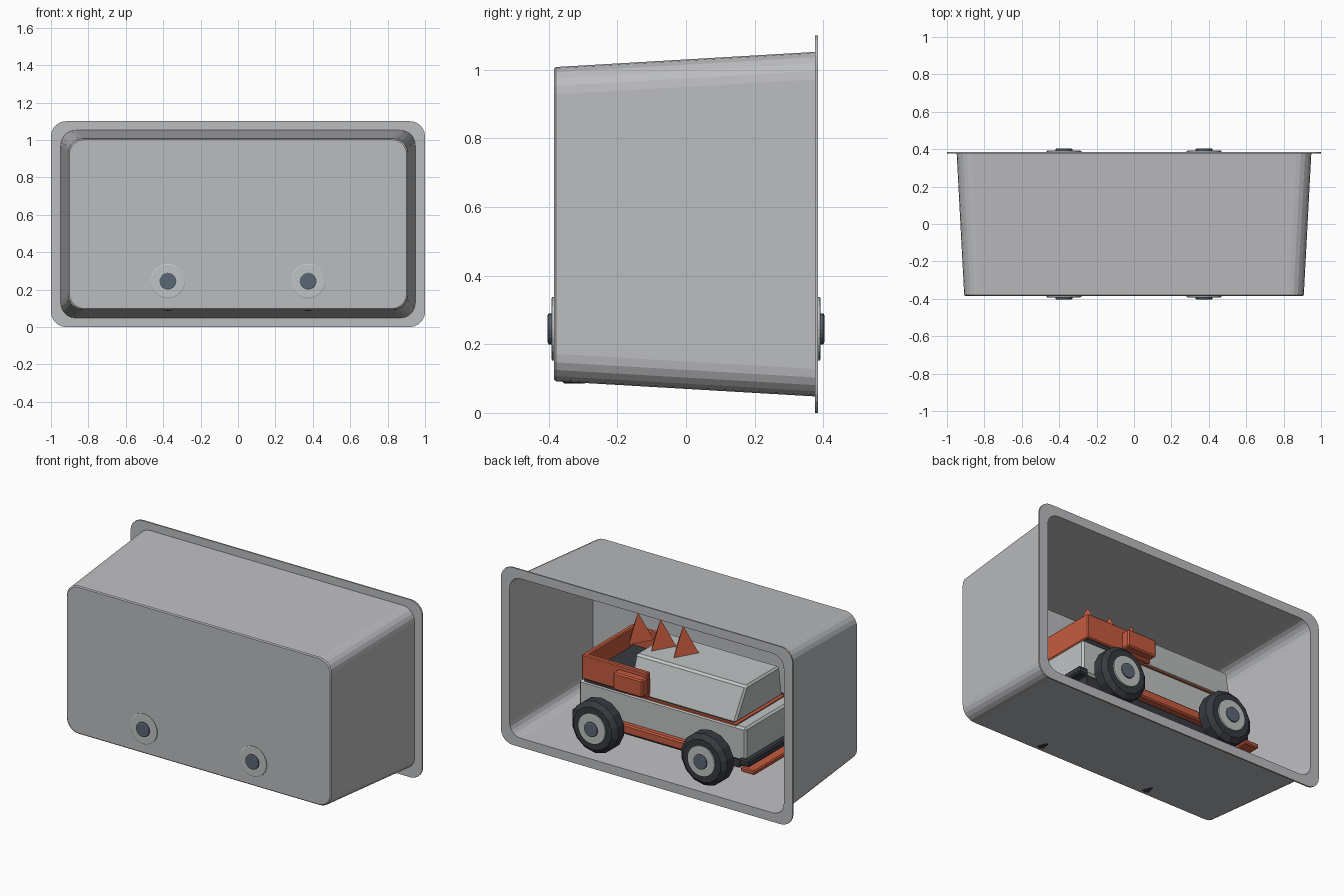
import bpy, bmesh, math
from mathutils import Matrix, Vector

if "Cube" in bpy.data.objects:
    bpy.data.objects.remove(bpy.data.objects["Cube"])


def material(name, rgb):
    m = bpy.data.materials.new(name)
    m.diffuse_color = (*rgb, 1)
    m.use_nodes = True
    m.node_tree.nodes["Principled BSDF"].inputs["Base Color"].default_value = m.diffuse_color
    return m


SHELL = material("case grey", (0.50, 0.505, 0.52))
PAINT = material("body grey", (0.53, 0.55, 0.55))
ORANGE = material("burnt orange", (0.56, 0.105, 0.05))
RUBBER = material("dark rubber", (0.04, 0.042, 0.052))
SLATE = material("slate", (0.105, 0.135, 0.175))


def finish(name, bm, mat, bevel=0.0):
    bmesh.ops.recalc_face_normals(bm, faces=bm.faces[:])
    me = bpy.data.meshes.new(name)
    bm.to_mesh(me)
    bm.free()
    me.materials.append(mat)
    ob = bpy.data.objects.new(name, me)
    bpy.context.collection.objects.link(ob)
    if bevel:
        b = ob.modifiers.new("edge", 'BEVEL')
        b.width, b.segments, b.limit_method = bevel, 1, 'ANGLE'
    return ob


def box(name, x, y, z, mat, bevel=0.0, taper=None):
    """Box from min/max ranges; taper = (x range, y range) of the top face."""
    bm = bmesh.new()
    top = taper or (x, y)
    quads = []
    for (xr, yr), h in (((x, y), z[0]), (top, z[1])):
        quads.append([bm.verts.new((xr[i], yr[j], h)) for i, j in ((0, 0), (1, 0), (1, 1), (0, 1))])
    lo, hi = quads
    bm.faces.new(lo)
    bm.faces.new(hi)
    for i in range(4):
        j = (i + 1) % 4
        bm.faces.new((lo[i], lo[j], hi[j], hi[i]))
    return finish(name, bm, mat, bevel)


def loft(name, rings, mat):
    """Skin a list of closed rings and cap both ends."""
    bm = bmesh.new()
    loops = [[bm.verts.new(p) for p in r] for r in rings]
    n = len(loops[0])
    for a, b in zip(loops, loops[1:]):
        for i in range(n):
            j = (i + 1) % n
            bm.faces.new((a[i], a[j], b[j], b[i]))
    bm.faces.new(loops[0])
    bm.faces.new(loops[-1])
    return finish(name, bm, mat)


def rounded(y, hx, hz, r, seg=5):
    """Rounded rectangle in the xz plane."""
    pts = []
    for k, (sx, sz) in enumerate(((1, 1), (-1, 1), (-1, -1), (1, -1))):
        for i in range(seg + 1):
            a = math.pi / 2 * (k + i / seg)
            pts.append((sx * (hx - r) + r * math.cos(a), y, 0.55 + sz * (hz - r) + r * math.sin(a)))
    return pts


def circle(y, r, x, z, n):
    return [(x + r * math.sin(2 * math.pi * i / n), y, z + r * math.cos(2 * math.pi * i / n)) for i in range(n)]


# tapered open case with a flange around the opening
loft("display_case", [
    rounded(-0.385, 0.902, 0.452, 0.08),
    rounded(-0.379, 0.908, 0.458, 0.08),
    rounded(0.376, 0.948, 0.502, 0.08),
    rounded(0.376, 1.0, 0.55, 0.08),
    rounded(0.385, 1.0, 0.55, 0.08),
    rounded(0.385, 0.940, 0.494, 0.075),
    rounded(-0.373, 0.899, 0.449, 0.075)], SHELL)

# wheels
for sx, end in ((-1, "front"), (1, "rear")):
    for sy, side in ((-1, "right"), (1, "left")):
        x, z = 0.375 * sx, 0.245
        tag = f"{end}_{side}"

        def turned(name, prof, n, mat):
            loft(f"{name}_{tag}", [circle(sy * y, r, x, z, n) for y, r in prof], mat)

        turned("tyre", [(0.27, 0.13), (0.295, 0.16), (0.355, 0.16), (0.38, 0.132)], 14, RUBBER)
        turned("hub", [(0.37, 0.093), (0.390, 0.093), (0.392, 0.088)], 24, PAINT)
        turned("hub_cap", [(0.385, 0.045), (0.400, 0.045), (0.403, 0.040)], 20, SLATE)

# lower body, chassis and bumpers
box("lower_body", (-0.577, 0.567), (-0.24, 0.24), (0.235, 0.445), PAINT, 0.012)
box("chassis", (-0.52, 0.52), (-0.22, 0.22), (0.18, 0.24), RUBBER)
box("front_bar", (-0.61, -0.54), (-0.255, 0.255), (0.215, 0.258), RUBBER, 0.008)
box("rear_bar", (0.54, 0.605), (-0.255, 0.255), (0.215, 0.258), RUBBER, 0.008)
box("front_bumper", (-0.662, -0.566), (-0.275, 0.275), (0.19, 0.218), ORANGE, 0.006)
for sx in (-1, 1):
    box("axle", (0.375 * sx - 0.025, 0.375 * sx + 0.025), (-0.29, 0.29), (0.22, 0.27), RUBBER)

# cabin on a thin trim line
box("belt_trim", (-0.51, 0.235), (-0.238, 0.238), (0.443, 0.452), ORANGE)
box("cabin", (-0.50, 0.23), (-0.235, 0.235), (0.452, 0.667), PAINT, 0.012,
    taper=((-0.53, 0.23), (-0.165, 0.165)))

# open cargo bed
box("bed_floor", (0.20, 0.53), (-0.235, 0.235), (0.44, 0.50), RUBBER)
box("tailgate", (0.51, 0.542), (-0.25, 0.25), (0.46, 0.612), ORANGE, 0.006)
for sy, side in ((-1, "right"), (1, "left")):
    def span(a, b):
        return tuple(sorted((sy * a, sy * b)))

    box(f"bed_side_{side}", (0.09, 0.542), span(0.218, 0.25), (0.46, 0.612), ORANGE, 0.006)
    box(f"side_pod_{side}", (0.092, 0.292), span(0.23, 0.30), (0.477, 0.585), ORANGE, 0.008)
    box(f"side_sill_{side}", (-0.30, 0.30), span(0.22, 0.275), (0.212, 0.268), ORANGE, 0.008)

# row of roof spikes
for i in range(3):
    bm = bmesh.new()
    bx = 0.33 - 0.155 * i
    tip = bm.verts.new((bx, 0, 0.832))
    base = [bm.verts.new((bx + 0.09 * math.sin(a), 0.09 * math.cos(a), 0.665))
            for a in (0, 2 * math.pi / 3, 4 * math.pi / 3)]
    bm.faces.new(base)
    for k in range(3):
        bm.faces.new((base[k], base[(k + 1) % 3], tip))
    finish(f"roof_spike_{i + 1}", bm, ORANGE)
